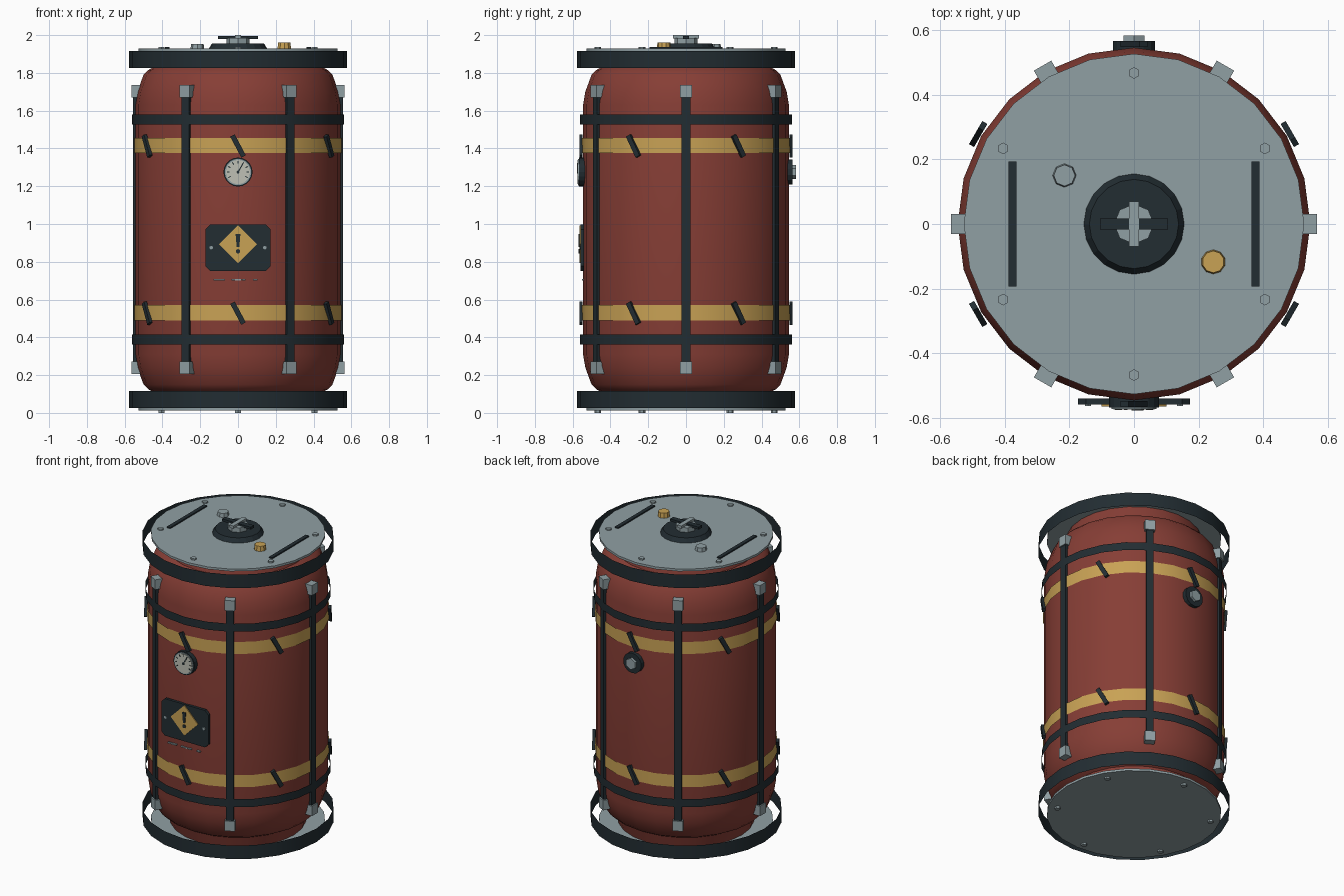
import bpy, bmesh
from math import sin, cos, pi, radians
from mathutils import Matrix, Vector

if "Cube" in bpy.data.objects:
    bpy.data.objects.remove(bpy.data.objects["Cube"])


def material(name, rgb):
    m = bpy.data.materials.new(name)
    m.diffuse_color = (*rgb, 1)
    m.use_nodes = True
    m.node_tree.nodes["Principled BSDF"].inputs["Base Color"].default_value = m.diffuse_color
    return m


RED = material("red_paint", (0.24, 0.048, 0.036))
DARK = material("dark_rubber", (0.016, 0.026, 0.032))
YELLOW = material("yellow_paint", (0.58, 0.36, 0.09))
STEEL = material("steel", (0.28, 0.35, 0.37))
PALE = material("dial_face", (0.52, 0.53, 0.46))


def finish(name, bm, mat, smooth=False):
    me = bpy.data.meshes.new(name)
    bm.to_mesh(me)
    bm.free()
    ob = bpy.data.objects.new(name, me)
    bpy.context.collection.objects.link(ob)
    me.materials.append(mat)
    if smooth:
        bpy.ops.object.select_all(action='DESELECT')
        ob.select_set(True)
        bpy.context.view_layer.objects.active = ob
        bpy.ops.object.shade_smooth_by_angle(angle=radians(32))
    return ob


def lathe(name, mat, profile, n=24, cap=False, smooth=True):
    """Revolve (radius, z) points, listed bottom to top."""
    bm = bmesh.new()
    rows = [[bm.verts.new((r * cos(2 * pi * i / n), r * sin(2 * pi * i / n), z))
             for i in range(n)] for r, z in profile]
    for a, b in zip(rows, rows[1:]):
        for i in range(n):
            k = (i + 1) % n
            bm.faces.new((a[i], a[k], b[k], b[i]))
    if cap:
        bm.faces.new(rows[0][::-1])
        bm.faces.new(rows[-1])
    return finish(name, bm, mat, smooth)


def frame(turn, tilt=0, at=(0, 0, 0)):
    """Place something relative to the front side, turned around the drum."""
    return (Matrix.Rotation(radians(turn), 4, 'Z') @ Matrix.Translation(at)
            @ Matrix.Rotation(radians(tilt), 4, 'Y'))


def box(name, mat, at, size, turn=0, tilt=0):
    bm = bmesh.new()
    bmesh.ops.create_cube(bm, size=1)
    bm.transform(frame(turn, tilt, at) @ Matrix.Diagonal((*size, 1)))
    return finish(name, bm, mat)


def stud(name, mat, xy, r, z0, z1, n, r2=None):
    """Upright cylinder or frustum."""
    bm = bmesh.new()
    bmesh.ops.create_cone(bm, cap_ends=True, segments=n, radius1=r,
                          radius2=r if r2 is None else r2, depth=z1 - z0)
    bm.transform(Matrix.Translation((*xy, (z0 + z1) / 2)))
    return finish(name, bm, mat)


def knob(name, mat, x, z, r, d0, d1, n, turn=0):
    """Cylinder pointing outward, from distance d0 to d1."""
    bm = bmesh.new()
    bmesh.ops.create_cone(bm, cap_ends=True, segments=n, radius1=r, radius2=r, depth=d1 - d0)
    bm.transform(frame(turn, 0, (x, -(d0 + d1) / 2, z)) @ Matrix.Rotation(pi / 2, 4, 'X'))
    return finish(name, bm, mat)


def plate(name, mat, outline, d0, d1):
    """Extruded (x, z) outline on the front side."""
    bm = bmesh.new()
    f = bm.faces.new([bm.verts.new((x, -d0, z)) for x, z in outline])
    new = bmesh.ops.extrude_face_region(bm, geom=[f])["geom"]
    bmesh.ops.translate(bm, vec=Vector((0, d0 - d1, 0)),
                        verts=[g for g in new if isinstance(g, bmesh.types.BMVert)])
    bmesh.ops.recalc_face_normals(bm, faces=bm.faces)
    return finish(name, bm, mat)


# Drum body
half = [(0.545, 1.63), (0.533, 1.70), (0.50, 1.79), (0.475, 1.815), (0.43, 1.84), (0.41, 1.915)]
lathe("drum_body", RED, [(r, 1.94 - z) for r, z in reversed(half)] + half, cap=True)

# Open rims, hoops and painted bands
for label, z0, z1, r, mat in (("bottom_rim", 0.025, 0.115, 0.577, DARK),
                              ("top_rim", 1.825, 1.915, 0.577, DARK),
                              ("lower_hoop", 0.362, 0.415, 0.56, DARK),
                              ("upper_hoop", 1.527, 1.58, 0.56, DARK),
                              ("lower_band", 0.49, 0.57, 0.551, YELLOW),
                              ("upper_band", 1.375, 1.455, 0.551, YELLOW)):
    lathe(label, mat, [(r, z0), (r, z1)])

# End plates
lathe("bottom_plate", STEEL, [(0.526, 0.012), (0.526, 0.027)], cap=True)
lathe("lid_plate", STEEL, [(0.526, 1.913), (0.526, 1.928)], cap=True)

# Parts repeated six times around the drum
for k in range(6):
    a = 30 + 60 * k
    box("vertical_strap", DARK, (0, -0.546, 0.97), (0.045, 0.022, 1.46), a)
    for z in (0.238, 1.703):
        box("strap_clamp", STEEL, (0, -0.537, z), (0.062, 0.056, 0.066), a)
    for z in (0.528, 1.413):
        box("hazard_dash", DARK, (0, -0.556, z), (0.027, 0.018, 0.125), 60 * k, -28)
    p = (0.467 * cos(radians(a)), 0.467 * sin(radians(a)))
    stud("lid_bolt", STEEL, p, 0.018, 1.925, 1.938, 6)
    stud("base_bolt", STEEL, p, 0.018, 0.0, 0.015, 6)

# Lid fittings
for s in (-1, 1):
    box("lid_grip", DARK, (s * 0.375, 0, 1.93), (0.025, 0.385, 0.012))
stud("hub_base", DARK, (0, 0), 0.157, 1.925, 1.955, 20, 0.138)
stud("hub_core", STEEL, (0, 0), 0.062, 1.95, 1.985, 8)
box("hub_handle_long", DARK, (0, 0, 1.988), (0.21, 0.034, 0.016))
box("hub_handle_short", STEEL, (0, 0, 1.991), (0.03, 0.14, 0.018))
stud("vent_cap", STEEL, (-0.215, 0.15), 0.037, 1.925, 1.953, 8, 0.033)
stud("filler_cap", YELLOW, (0.245, -0.117), 0.038, 1.925, 1.96, 10, 0.034)

# Pressure gauge on the front
GZ = 1.275
knob("gauge_housing", DARK, 0, GZ, 0.077, 0.53, 0.567, 20)
knob("gauge_bezel", STEEL, 0, GZ, 0.070, 0.56, 0.571, 20)
knob("gauge_dial", PALE, 0, GZ, 0.064, 0.565, 0.574, 20)
for k in range(9):
    t = -120 + 30 * k
    s, c = sin(radians(t)), cos(radians(t))
    box("gauge_tick", DARK, (0.052 * s, -0.574, GZ + 0.052 * c), (0.005, 0.003, 0.014), 0, t)
box("gauge_needle", DARK, (0.013, -0.575, GZ + 0.022), (0.006, 0.004, 0.058), 0, 30)
knob("gauge_pin", DARK, 0, GZ, 0.008, 0.57, 0.577, 8)

# Warning panel
w, z0, z1, c = 0.173, 0.752, 0.997, 0.025
plate("warning_panel", DARK, [(-w + c, z0), (w - c, z0), (w, z0 + c), (w, z1 - c),
                              (w - c, z1), (-w + c, z1), (-w, z1 - c), (-w, z0 + c)], 0.54, 0.558)
plate("warning_diamond", YELLOW, [(0, 0.793), (0.1, 0.893), (0, 0.993), (-0.1, 0.893)], 0.555, 0.564)
plate("warning_bar", DARK, [(-0.007, 0.878), (0.007, 0.878), (0.013, 0.948), (-0.013, 0.948)], 0.562, 0.568)
knob("warning_dot", DARK, 0, 0.855, 0.012, 0.562, 0.568, 8)
for s in (-1, 1):
    knob("panel_screw", STEEL, s * 0.142, 0.875, 0.01, 0.555, 0.562, 6)
for x, length in ((-0.1, 0.062), (-0.025, 0.02), (0, 0.035), (0.03, 0.02), (0.092, 0.024)):
    box("label_mark", STEEL, (x, -0.545, 0.706), (length, 0.012, 0.008))

# Drain valve on the back
knob("valve_flange", DARK, 0, GZ, 0.067, 0.53, 0.565, 14, 180)
knob("valve_nut", STEEL, 0, GZ, 0.038, 0.56, 0.582, 6, 180)
